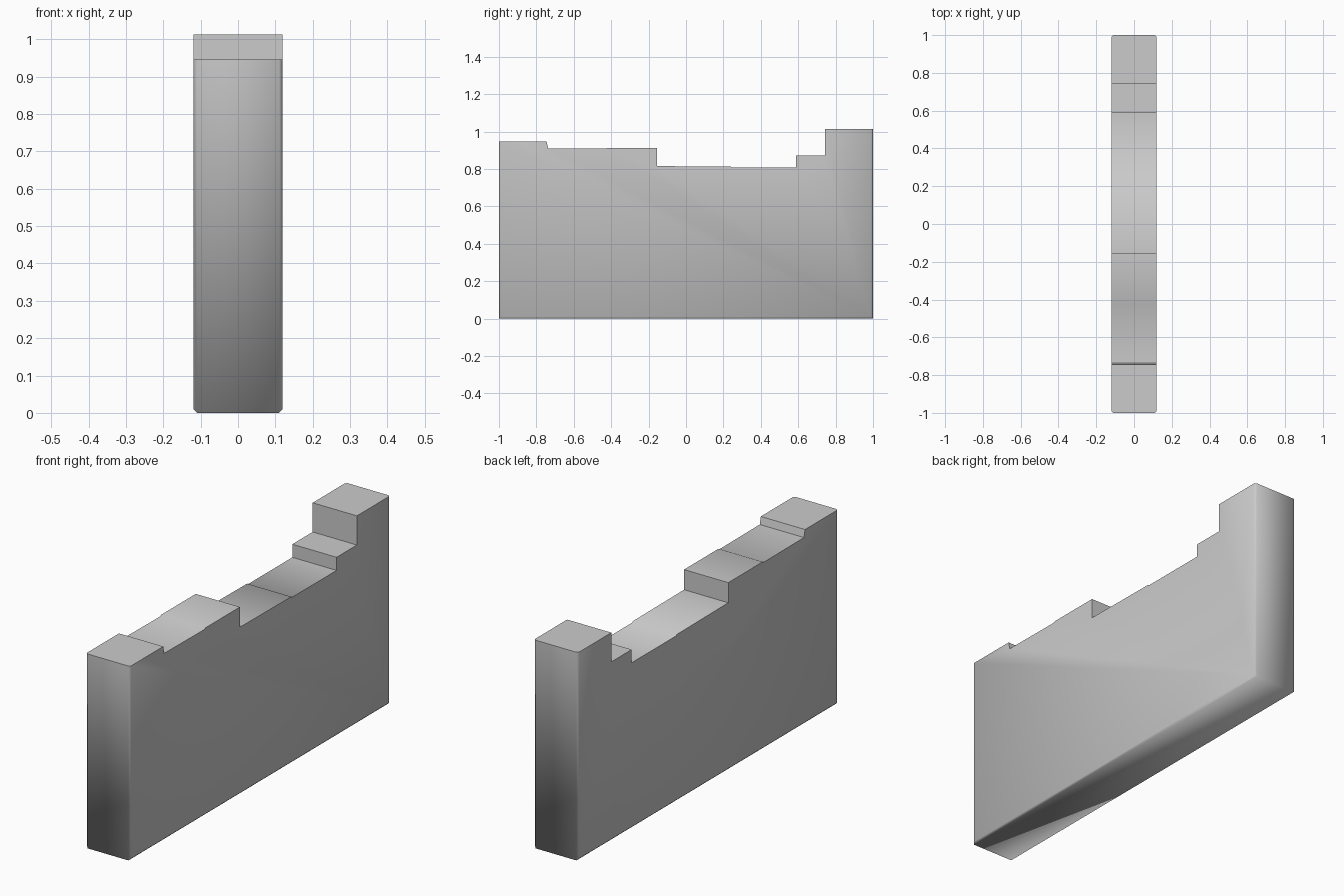
import bpy, bmesh

if "Cube" in bpy.data.objects:
    bpy.data.objects.remove(bpy.data.objects["Cube"])

HALF_W = 0.119
# stepped, broken top edge of the wall as (y, z)
TOP = [(-1, 0.946), (-0.745, 0.946), (-0.737, 0.91), (-0.43, 0.908), (-0.42, 0.913),
       (-0.155, 0.913), (-0.155, 0.815), (0.24, 0.812), (0.245, 0.807), (0.588, 0.807),
       (0.588, 0.871), (0.744, 0.871), (0.744, 1.013), (1, 1.013)]
profile = [(1, 0), (-1, 0)] + TOP

# wall slab: side profile extruded across x
bm = bmesh.new()
face = bm.faces.new([bm.verts.new((-HALF_W, y, z)) for y, z in profile])
ext = bmesh.ops.extrude_face_region(bm, geom=[face])
moved = [v for v in ext["geom"] if isinstance(v, bmesh.types.BMVert)]
bmesh.ops.translate(bm, verts=moved, vec=(2 * HALF_W, 0, 0))
bmesh.ops.recalc_face_normals(bm, faces=bm.faces)

# small worn chamfer on the outer vertical corners and the base edges
def is_outer(e):
    a, b = (v.co for v in e.verts)
    end = abs(a.y) > 0.99 and abs(b.y) > 0.99 and abs(a.y - b.y) < 0.01
    base = a.z < 0.001 and b.z < 0.001
    vertical = abs(a.x - b.x) < 0.001
    return (end and vertical) or (base and vertical)

edges = [e for e in bm.edges if is_outer(e)]
bmesh.ops.bevel(bm, geom=edges, offset=0.009, segments=1, profile=0.5, affect='EDGES')
bmesh.ops.recalc_face_normals(bm, faces=bm.faces)

mesh = bpy.data.meshes.new("broken_wall")
bm.to_mesh(mesh)
bm.free()
wall = bpy.data.objects.new("broken_wall", mesh)
bpy.context.collection.objects.link(wall)

# soft shading across the chamfers
bpy.context.view_layer.objects.active = wall
wall.select_set(True)
bpy.ops.object.shade_smooth_by_angle(angle=1.05)
